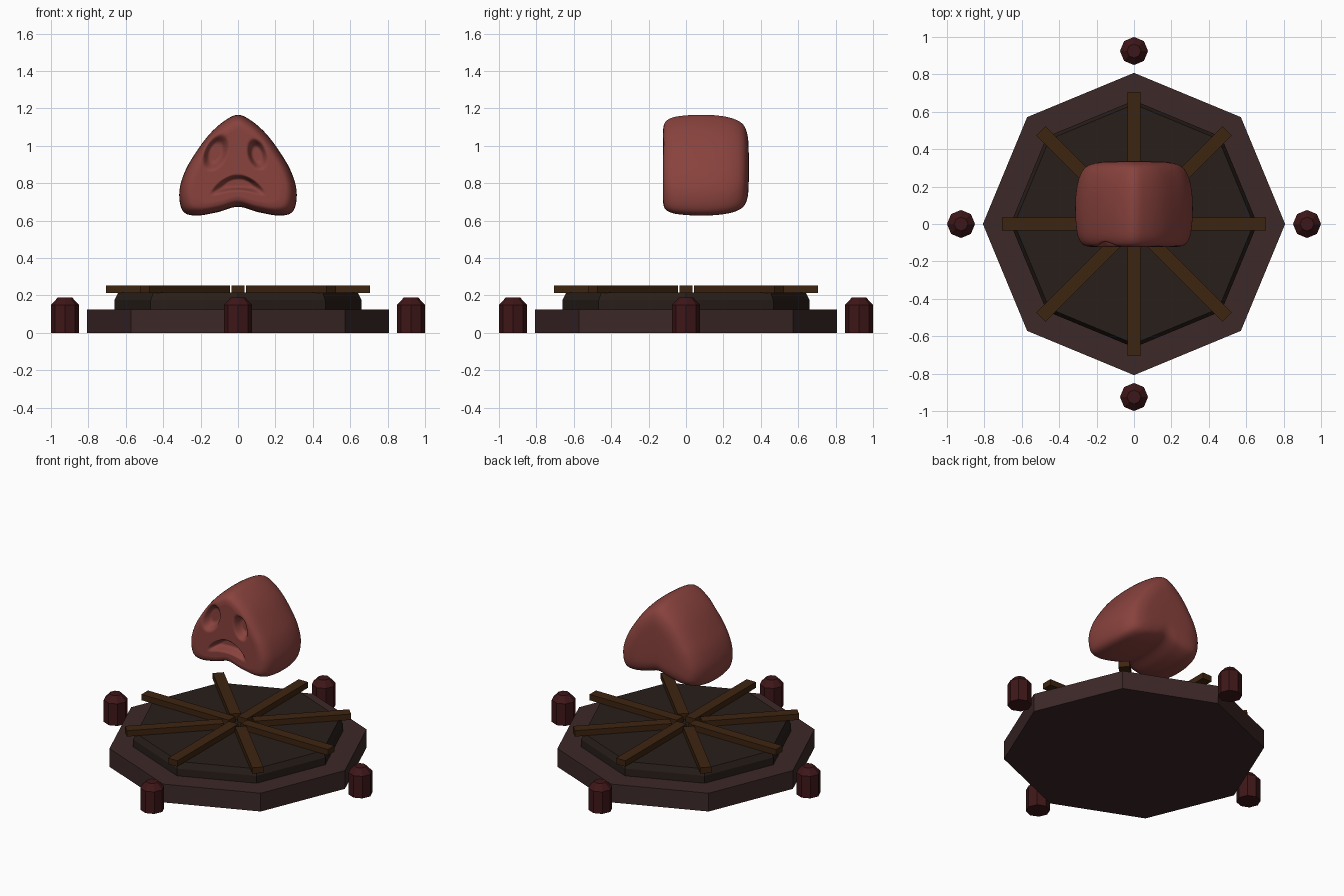
import bpy, bmesh, math
from mathutils import Vector

if "Cube" in bpy.data.objects:
    bpy.data.objects.remove(bpy.data.objects["Cube"])


def material(name, rgb):
    m = bpy.data.materials.new(name)
    m.diffuse_color = (*rgb, 1)
    m.use_nodes = True
    m.node_tree.nodes["Principled BSDF"].inputs["Base Color"].default_value = m.diffuse_color
    return m


STONE = material("dark_stone", (0.046, 0.021, 0.021))
ASH = material("ash", (0.021, 0.013, 0.010))
WOOD = material("wood", (0.048, 0.018, 0.005))
WAX = material("dark_red", (0.048, 0.008, 0.009))
FLESH = material("flesh", (0.25, 0.055, 0.047))


def finish(bm, name, mat, smooth=False):
    bmesh.ops.recalc_face_normals(bm, faces=bm.faces)
    me = bpy.data.meshes.new(name)
    bm.to_mesh(me)
    bm.free()
    me.materials.append(mat)
    for p in me.polygons:
        p.use_smooth = smooth
    ob = bpy.data.objects.new(name, me)
    bpy.context.collection.objects.link(ob)
    return ob


def bridge(bm, rings):
    for a, b in zip(rings, rings[1:]):
        n = len(a)
        for i in range(n):
            bm.faces.new((a[i], a[(i + 1) % n], b[(i + 1) % n], b[i]))


def octagon_stack(name, profile, mat, x=0, y=0):
    """Flat-sided solid from (radius, height) pairs."""
    bm = bmesh.new()
    rings = [[bm.verts.new((x + r * math.cos(k * math.pi / 4),
                            y + r * math.sin(k * math.pi / 4), z))
              for k in range(8)] for r, z in profile]
    bridge(bm, rings)
    bm.faces.new(rings[0])
    bm.faces.new(rings[-1])
    return finish(bm, name, mat)


def spline(points, steps, closed=False):
    """Catmull-Rom curve through 2D points."""
    pts = [Vector(p) for p in points]
    n = len(pts)
    get = (lambda i: pts[i % n]) if closed else (lambda i: pts[max(0, min(n - 1, i))])
    out = []
    for i in range(n if closed else n - 1):
        a, b, c, d = (get(i + k) for k in (-1, 0, 1, 2))
        for s in range(steps):
            t = s / steps
            out.append(0.5 * (2 * b + (c - a) * t + (2 * a - 5 * b + 4 * c - d) * t**2
                              + (3 * b - a - 3 * c + d) * t**3))
    if not closed:
        out.append(pts[-1])
    return out


# Stepped octagonal platform
octagon_stack("platform_base", [(0.808, 0), (0.808, 0.125)], STONE)
octagon_stack("platform_top", [(0.66, 0.12), (0.66, 0.175), (0.64, 0.215)], ASH)

# Radial wooden beams
for k in range(8):
    inner, outer = (0.095 if k % 2 else 0.045), 0.705
    ang = k * math.pi / 4
    bm = bmesh.new()
    bmesh.ops.create_cube(bm, size=1)
    for v in bm.verts:
        px = (inner + outer) / 2 + v.co.x * (outer - inner)
        py = v.co.y * 0.07
        v.co = (px * math.cos(ang) - py * math.sin(ang),
                px * math.sin(ang) + py * math.cos(ang), 0.234 + v.co.z * 0.04)
    finish(bm, f"beam_{k + 1}", WOOD)

# Short posts around the platform
for k in range(4):
    a = k * math.pi / 2
    octagon_stack(f"post_{k + 1}", [(0.075, 0), (0.075, 0.15), (0.037, 0.19)], WAX,
                  0.925 * math.cos(a), 0.925 * math.sin(a))


def dent(u, v, a, b):
    d = math.hypot(u / a, v / b)
    t = max(0.0, min(1.0, (1 - d) / 0.55))
    return t * t * (3 - 2 * t)


def face_depth(x, z):
    """Depth of the eye sockets and the frowning mouth on the front."""
    depth = 0
    for cx, cz, a, b, tilt in ((-0.12, 0.965, 0.066, 0.108, -0.4),
                               (0.102, 0.955, 0.052, 0.088, 0.25)):
        dx, dz = x - cx, z - cz
        u = dx * math.cos(tilt) + dz * math.sin(tilt)
        v = -dx * math.sin(tilt) + dz * math.cos(tilt)
        depth += 0.055 * dent(u, v, a, b)
    depth += 0.055 * dent(x, z - (0.802 - 2.8 * x * x), 0.15, 0.044)
    return depth


# Floating head: rounded heart-like outline lofted from front to back
half = [(0, 1.166), (0.07, 1.135), (0.15, 1.065), (0.225, 0.965), (0.285, 0.86),
        (0.314, 0.75), (0.295, 0.652), (0.225, 0.627), (0.11, 0.645), (0, 0.674)]
outline = spline(half + [(-x, z) for x, z in half[-2:0:-1]], 7, closed=True)
front = [Vector((0.74 * i / 26, -0.122)) for i in range(1, 26)]
shell = spline([(0.74, -0.122), (0.86, -0.112), (0.945, -0.075), (0.985, -0.01),
                (1, 0.08), (0.985, 0.17), (0.93, 0.25), (0.82, 0.305),
                (0.62, 0.329), (0.35, 0.335), (0.08, 0.336)], 4)
CZ = 0.88
bm = bmesh.new()
rings = []
for i, (s, y) in enumerate(front + shell):
    ring = []
    for p in outline:
        x, z = p.x * s, CZ + (p.y - CZ) * s
        d = face_depth(x, z) if y < -0.05 else 0
        ring.append(bm.verts.new((x, y + d, z)))
    rings.append(ring)
bridge(bm, rings)
for ring, y in ((rings[0], -0.122 + face_depth(0, CZ)), (rings[-1], 0.336)):
    tip = bm.verts.new((0, y, CZ))
    for i in range(len(ring)):
        bm.faces.new((tip, ring[i], ring[(i + 1) % len(ring)]))
finish(bm, "head", FLESH, smooth=True)
